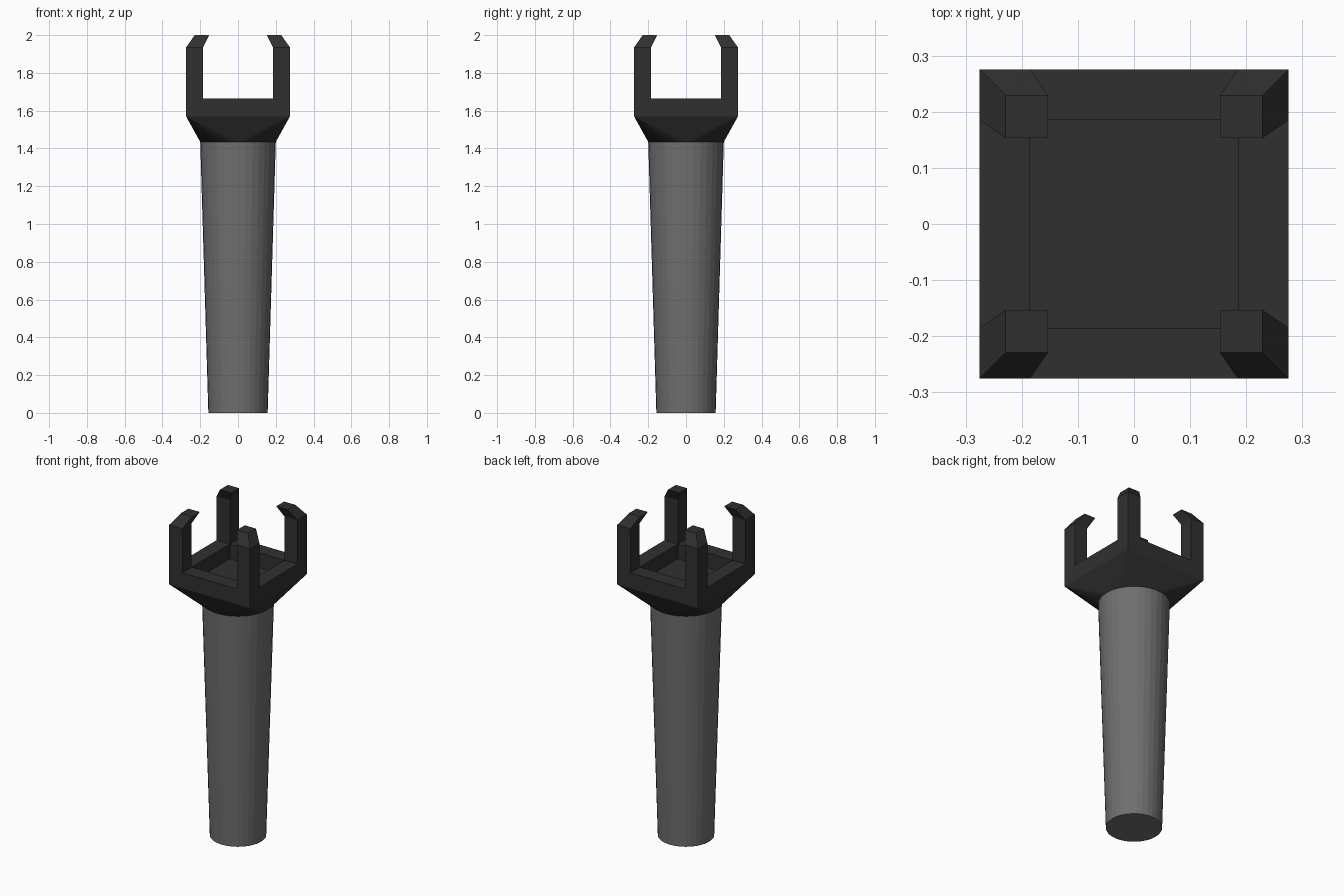
import bpy, bmesh, math

if "Cube" in bpy.data.objects:
    bpy.data.objects.remove(bpy.data.objects["Cube"])

OUT, INN = 0.275, 0.185           # outer and inner half-widths of the head
Z_NECK, Z_BASE, Z_FLOOR, Z_RIM, Z_BEND, Z_TOP = 1.435, 1.57, 1.575, 1.665, 1.935, 2.0
R_BOT, R_TOP, SIDES = 0.157, 0.2, 32


def material(name, v):
    m = bpy.data.materials.new(name)
    m.diffuse_color = (v, v, v, 1)
    m.use_nodes = True
    m.node_tree.nodes["Principled BSDF"].inputs["Base Color"].default_value = m.diffuse_color
    return m


def finish(name, bm, mat):
    bmesh.ops.remove_doubles(bm, verts=bm.verts, dist=1e-5)
    bmesh.ops.recalc_face_normals(bm, faces=bm.faces)
    me = bpy.data.meshes.new(name)
    bm.to_mesh(me)
    bm.free()
    me.materials.append(mat)
    ob = bpy.data.objects.new(name, me)
    bpy.context.collection.objects.link(ob)
    return ob


def face(bm, pts):
    return bm.faces.new([bm.verts.new(p) for p in pts])


def square(lo, hi, z):
    return [(lo, lo, z), (hi, lo, z), (hi, hi, z), (lo, hi, z)]


def loft(bm, a, b):
    n = len(a)
    for i in range(n):
        j = (i + 1) % n
        face(bm, [a[i], a[j], b[j], b[i]])


def ring(r, z):
    return [(r * math.cos(math.tau * i / SIDES), r * math.sin(math.tau * i / SIDES), z)
            for i in range(SIDES)]


grey = material("handle_grey", 0.16)
dark = material("head_dark", 0.03)

# Tapered round handle
bm = bmesh.new()
loft(bm, ring(R_BOT, 0), ring(R_TOP, Z_NECK))
face(bm, ring(R_BOT, 0))
face(bm, ring(R_TOP, Z_NECK))
finish("handle", bm, grey)

# Head: round-to-square neck, made as a hull without its flat caps
bm = bmesh.new()
for p in ring(R_TOP, Z_NECK) + square(-OUT, OUT, Z_BASE):
    bm.verts.new(p)
bmesh.ops.convex_hull(bm, input=bm.verts)
caps = [f for f in bm.faces if max(v.co.z for v in f.verts) - min(v.co.z for v in f.verts) < 1e-4]
bmesh.ops.delete(bm, geom=caps, context='FACES')

# Head: square tray with outer walls, inner walls and floor
loft(bm, square(-OUT, OUT, Z_BASE), square(-OUT, OUT, Z_RIM))
loft(bm, square(-INN, INN, Z_FLOOR), square(-INN, INN, Z_RIM))
face(bm, square(-INN, INN, Z_FLOOR))

# Rim strips between the prongs
for k in range(4):
    c, s = round(math.cos(k * math.pi / 2)), round(math.sin(k * math.pi / 2))
    pts = [(INN, -INN), (OUT, -INN), (OUT, INN), (INN, INN)]
    face(bm, [(x * c - y * s, x * s + y * c, Z_RIM) for x, y in pts])
finish("head", bm, dark)

# Four corner prongs with inward-bent tips
for sx, nx in ((1, "right"), (-1, "left")):
    for sy, ny in ((1, "back"), (-1, "front")):
        bm = bmesh.new()
        levels = [[(x * sx, y * sy, z) for x, y, z in square(lo, hi, h)]
                  for lo, hi, h in ((INN, OUT, Z_RIM), (INN, OUT, Z_BEND), (0.153, 0.229, Z_TOP))]
        loft(bm, levels[0], levels[1])
        loft(bm, levels[1], levels[2])
        face(bm, levels[2])
        finish(f"prong_{ny}_{nx}", bm, dark)
